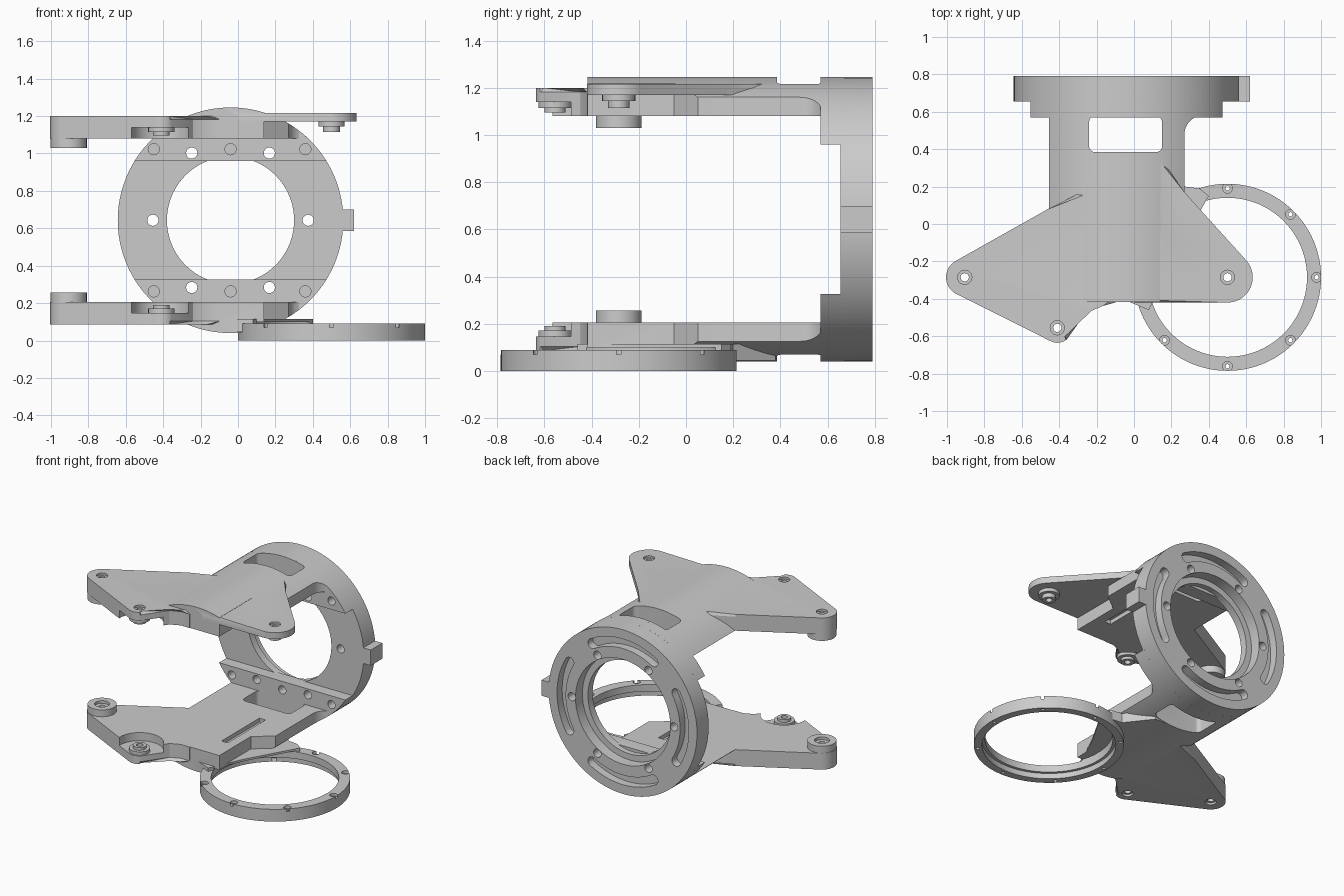
import bpy, bmesh
from math import radians, degrees, asin, cos, sin, pi

if "Cube" in bpy.data.objects:
    bpy.data.objects.remove(bpy.data.objects["Cube"])

CX, CZ, R = -0.04, 0.643, 0.603      # axis of the mounting ring
HX, HY = 0.5, -0.285                 # axis of the flat hoop


def arc(cx, cy, r, a0, a1, n=14):
    return [(cx + r * cos(radians(a0 + (a1 - a0) * i / n)),
             cy + r * sin(radians(a0 + (a1 - a0) * i / n))) for i in range(n + 1)]


def prism(name, pts, a, b, axis='z', chamfer=0):
    """Extrude a 2D outline from a to b along z or y, optionally chamfering the far cap."""
    bm = bmesh.new()
    place = (lambda p, t: (p[0], p[1], t)) if axis == 'z' else (lambda p, t: (p[0], t, p[1]))
    lo = [bm.verts.new(place(p, a)) for p in pts]
    hi = [bm.verts.new(place(p, b)) for p in pts]
    bm.faces.new(lo)
    cap = bm.faces.new(hi)
    for i in range(len(pts)):
        j = (i + 1) % len(pts)
        bm.faces.new((lo[i], lo[j], hi[j], hi[i]))
    if chamfer:
        bmesh.ops.bevel(bm, geom=list(cap.edges), offset=chamfer, segments=1, affect='EDGES')
    bmesh.ops.recalc_face_normals(bm, faces=bm.faces)
    me = bpy.data.meshes.new(name)
    bm.to_mesh(me)
    bm.free()
    ob = bpy.data.objects.new(name, me)
    bpy.context.collection.objects.link(ob)
    return ob


def cyl(x, v, r, a, b, axis='z', n=32, name='cutter', chamfer=0):
    return prism(name, arc(x, v, r, 0, 360 - 360 / n, n - 1), a, b, axis, chamfer)


def box(x0, x1, y0, y1, z0, z1):
    return prism('cutter', [(x0, y0), (x1, y0), (x1, y1), (x0, y1)], z0, z1)


def boolean(ob, op, *others):
    for other in others:
        m = ob.modifiers.new('b', 'BOOLEAN')
        m.operation, m.solver, m.object = op, 'EXACT', other
        bpy.context.view_layer.objects.active = ob
        bpy.ops.object.modifier_apply(modifier='b')
        bpy.data.objects.remove(other)


def cut(ob, *others):
    boolean(ob, 'DIFFERENCE', *others)


def join(ob, *others):
    boolean(ob, 'UNION', *others)


def smooth(ob):
    bpy.ops.object.select_all(action='DESELECT')
    ob.select_set(True)
    bpy.context.view_layer.objects.active = ob
    bpy.ops.object.shade_smooth_by_angle(angle=radians(25))


def segment(z):
    """Outline of the disc part above height z."""
    a = degrees(asin((z - CZ) / R))
    return arc(CX, CZ, R, a, 180 - a, 48)


# Mounting ring with bore, stepped back and side tab
ring = cyl(CX, CZ, R, 0.655, 0.79, 'y', 96, 'mounting_ring')
join(ring, box(0.5, 0.62, 0.655, 0.79, 0.585, 0.70))
cut(ring, cyl(CX, CZ, 0.34, 0.6, 0.85, 'y', 72), cyl(CX, CZ, 0.385, 0.71, 0.85, 'y', 72))

# Upper and lower flange pads on the ring
top = segment(0.96)
for pts in (top, [(x, 2 * CZ - z) for x, z in top]):
    join(ring, prism('pad', pts, 0.57, 0.67, 'y'))

# Through holes, blind screw holes and curved pockets in the back
for i in range(6):
    a = radians(60 * i)
    cut(ring, cyl(CX + 0.415 * cos(a), CZ + 0.415 * sin(a), 0.03, 0.5, 0.85, 'y', 20))
for s in (-1, 1):
    for x in (-0.45, CX, 0.36):
        cut(ring, cyl(x, CZ + s * 0.38, 0.03, 0.5, 0.64, 'y', 20))
for i in range(4):
    a = 90 * i
    ends = [(CX + 0.5 * cos(radians(a + d)), CZ + 0.5 * sin(radians(a + d))) for d in (-30, 30)]
    pts = (arc(CX, CZ, 0.535, a - 30, a + 30, 20)
           + arc(*ends[1], 0.035, a + 30, a + 210, 8)[1:]
           + arc(CX, CZ, 0.465, a + 30, a - 30, 20)[1:]
           + arc(*ends[0], 0.035, a + 150, a + 330, 8)[1:-1])
    cut(ring, prism('pocket', pts, 0.73, 0.85, 'y'))
smooth(ring)


def arm(name, right_wing):
    # Neck: slice of the disc, clipped to its plan outline
    ob = prism(name, segment(1.08), -0.6, 0.6, 'y')
    plan = ([(-0.46, -0.417), (0.14, -0.417), (0.14, -0.05), (0.27, 0.05)]
            + arc(0.37, 0.48, 0.1, 180, 90, 10) + [(0.37, 0.59), (-0.46, 0.59)])
    boolean(ob, 'INTERSECT', prism('plan', plan, 0.9, 1.4))
    # Left wing with two lugs
    left = (arc(-0.905, -0.285, 0.1, 118, 243) + arc(-0.41, -0.555, 0.08, 243, 311)
            + [(-0.24, -0.45), (-0.17, -0.42), (-0.1, -0.42), (-0.1, 0.17),
               (-0.28, 0.17), (-0.46, 0.08)])
    join(ob, prism('wing', left, 1.08, 1.2, chamfer=0.018))
    join(ob, cyl(-0.905, -0.285, 0.097, 1.03, 1.15))
    cut(ob, cyl(-0.41, -0.555, 0.16, 1.0, 1.14, n=48))
    join(ob, cyl(-0.41, -0.555, 0.07, 1.115, 1.16), cyl(-0.41, -0.555, 0.045, 1.095, 1.13))
    lugs = [(-0.905, -0.285), (-0.41, -0.555)]
    # Thin right wing
    if right_wing:
        right = (arc(HX, HY, 0.135, 270, 402) + [(0.27, 0.17), (0.13, 0.37), (0, 0.37), (0, -0.42)])
        join(ob, prism('wing', right, 1.17, 1.217, chamfer=0.015))
        join(ob, cyl(HX, HY, 0.07, 1.145, 1.18), cyl(HX, HY, 0.045, 1.115, 1.16))
        lugs.append((HX, HY))
    # Lug holes, window and groove
    for x, y in lugs:
        z = 1.217 if x > 0 else 1.2
        cut(ob, cyl(x, y, 0.022, 0.9, 1.4, n=20), cyl(x, y, 0.038, z - 0.015, 1.4, n=20))
    cut(ob, cyl(-0.905, -0.285, 0.05, 1.0, 1.05))
    win = (arc(0.12, 0.545, 0.03, 0, 90, 5) + arc(-0.21, 0.545, 0.03, 90, 180, 5)
           + arc(-0.21, 0.415, 0.03, 180, 270, 5) + arc(0.12, 0.415, 0.03, 270, 360, 5))
    cut(ob, prism('window', win, 0.9, 1.4), box(0.02, 0.07, -0.22, 0.22, 1.0, 1.11))
    return ob


# Upper arm
smooth(arm('upper_arm', True))

# Lower arm: mirrored, with a bracket reaching to the hoop
lower = arm('lower_arm', False)
for v in lower.data.vertices:
    v.co.z = 2 * CZ - v.co.z
lower.data.flip_normals()
bracket = [(-0.03, -0.415), (0.08, -0.46), (0.2, -0.2), (0.4, 0.15), (0.35, 0.19),
           (0.27, 0.2), (0.13, 0.38), (-0.03, 0.38)]
join(lower, prism('bracket', bracket, 0.045, 0.115))
cut(lower, cyl(HX, HY, 0.425, -0.1, 0.1, n=96))
smooth(lower)

# Flat hoop with chamfered rim, inner lip and eight notched screw holes
hoop = cyl(HX, HY, 0.5, 0, 0.09, n=96, name='hoop', chamfer=0.024)
cut(hoop, cyl(HX, HY, 0.425, -0.1, 0.2, n=96), cyl(HX, HY, 0.445, -0.1, 0.04, n=96))
for i in range(8):
    a = i * pi / 4
    x, y = HX + 0.476 * cos(a), HY + 0.476 * sin(a)
    cut(hoop, cyl(x, y, 0.026, 0.07, 0.2, n=16), cyl(x, y, 0.012, -0.1, 0.2, n=12))
smooth(hoop)
